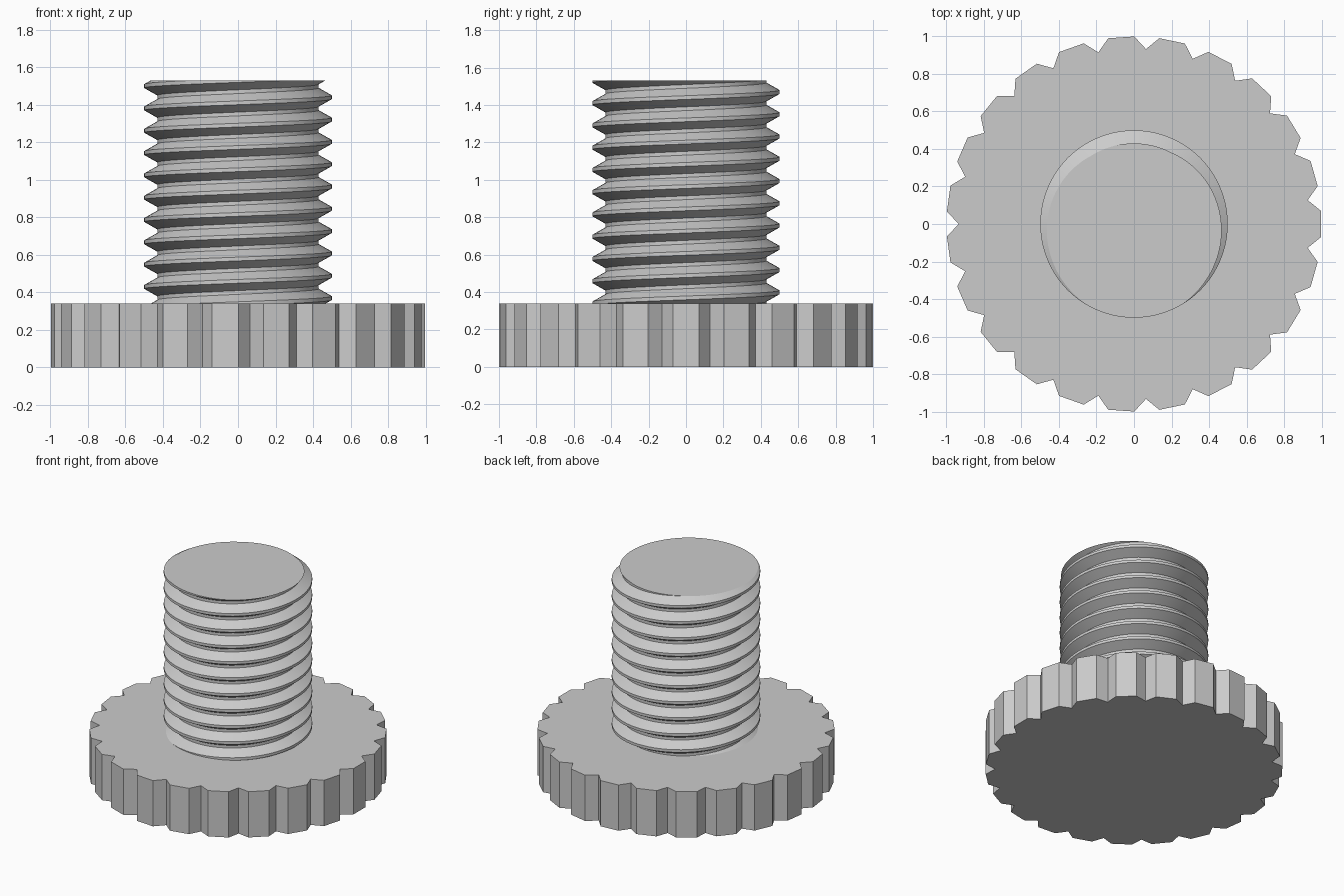
import bpy, bmesh, math
from mathutils import Vector

TEETH = 23
HEAD_TOP, SHAFT_TOP = 0.34, 1.53
PITCH, CREST_R, ROOT_R, HALF_FLAT = 0.119, 0.5, 0.43, 0.01
SEGMENTS, TURNS = 80, 14

cube = bpy.data.objects.get("Cube")
if cube:
    bpy.data.objects.remove(cube)

grey = bpy.data.materials.new("plain grey")
grey.use_nodes = True
colour = (0.6, 0.6, 0.6, 1)
grey.diffuse_color = colour
grey.node_tree.nodes["Principled BSDF"].inputs["Base Color"].default_value = colour


def finish(bm, name):
    """Turn a bmesh into a named grey object."""
    bmesh.ops.recalc_face_normals(bm, faces=bm.faces)
    mesh = bpy.data.meshes.new(name)
    bm.to_mesh(mesh)
    bm.free()
    mesh.materials.append(grey)
    obj = bpy.data.objects.new(name, mesh)
    bpy.context.collection.objects.link(obj)
    return obj


def polar(radius, angle, z):
    return Vector((radius * math.cos(angle), radius * math.sin(angle), z))


# Knurled head: flat teeth parted by V notches, extruded upwards
bm = bmesh.new()
step = math.tau / TEETH
half_tooth = math.radians(4)
outline = []
for i in range(TEETH):
    a = i * step
    for radius, angle in ((1, a - half_tooth), (1, a + half_tooth), (0.935, a + step / 2)):
        outline.append(bm.verts.new(polar(radius, angle, 0)))
base = bm.faces.new(outline)
top = bmesh.ops.extrude_face_region(bm, geom=[base], use_keep_orig=True)
bmesh.ops.translate(bm, vec=(0, 0, HEAD_TOP),
                    verts=[g for g in top["geom"] if isinstance(g, bmesh.types.BMVert)])
finish(bm, "knurled_head")

# Threaded shaft: a right-hand helical profile, overlong, then cut flat at both ends
bm = bmesh.new()
start = 1.44 - 11 * PITCH
profile = ((CREST_R, -HALF_FLAT), (CREST_R, HALF_FLAT),
           (ROOT_R, PITCH / 2 - HALF_FLAT), (ROOT_R, PITCH / 2 + HALF_FLAT))
columns = []
for i in range(SEGMENTS):
    angle = math.tau * i / SEGMENTS
    rise = start + PITCH * i / SEGMENTS
    columns.append([bm.verts.new(polar(r, angle, rise + turn * PITCH + dz))
                    for turn in range(TURNS) for r, dz in profile])
# After a full circle the profile meets itself one turn higher
columns.append(columns[0][len(profile):])
for left, right in zip(columns, columns[1:]):
    for k in range(min(len(left), len(right)) - 1):
        bm.faces.new((left[k], right[k], right[k + 1], left[k + 1]))
for height, direction in ((HEAD_TOP, -1), (SHAFT_TOP, 1)):
    cut = bmesh.ops.bisect_plane(bm, geom=bm.verts[:] + bm.edges[:] + bm.faces[:], dist=1e-6,
                                 plane_co=(0, 0, height), plane_no=(0, 0, direction),
                                 clear_outer=True)
    rim = [g for g in cut["geom_cut"] if isinstance(g, bmesh.types.BMEdge)]
    bmesh.ops.edgeloop_fill(bm, edges=rim)
shaft = finish(bm, "threaded_shaft")

bpy.ops.object.select_all(action="DESELECT")
shaft.select_set(True)
bpy.context.view_layer.objects.active = shaft
bpy.ops.object.shade_smooth_by_angle(angle=math.radians(25))
